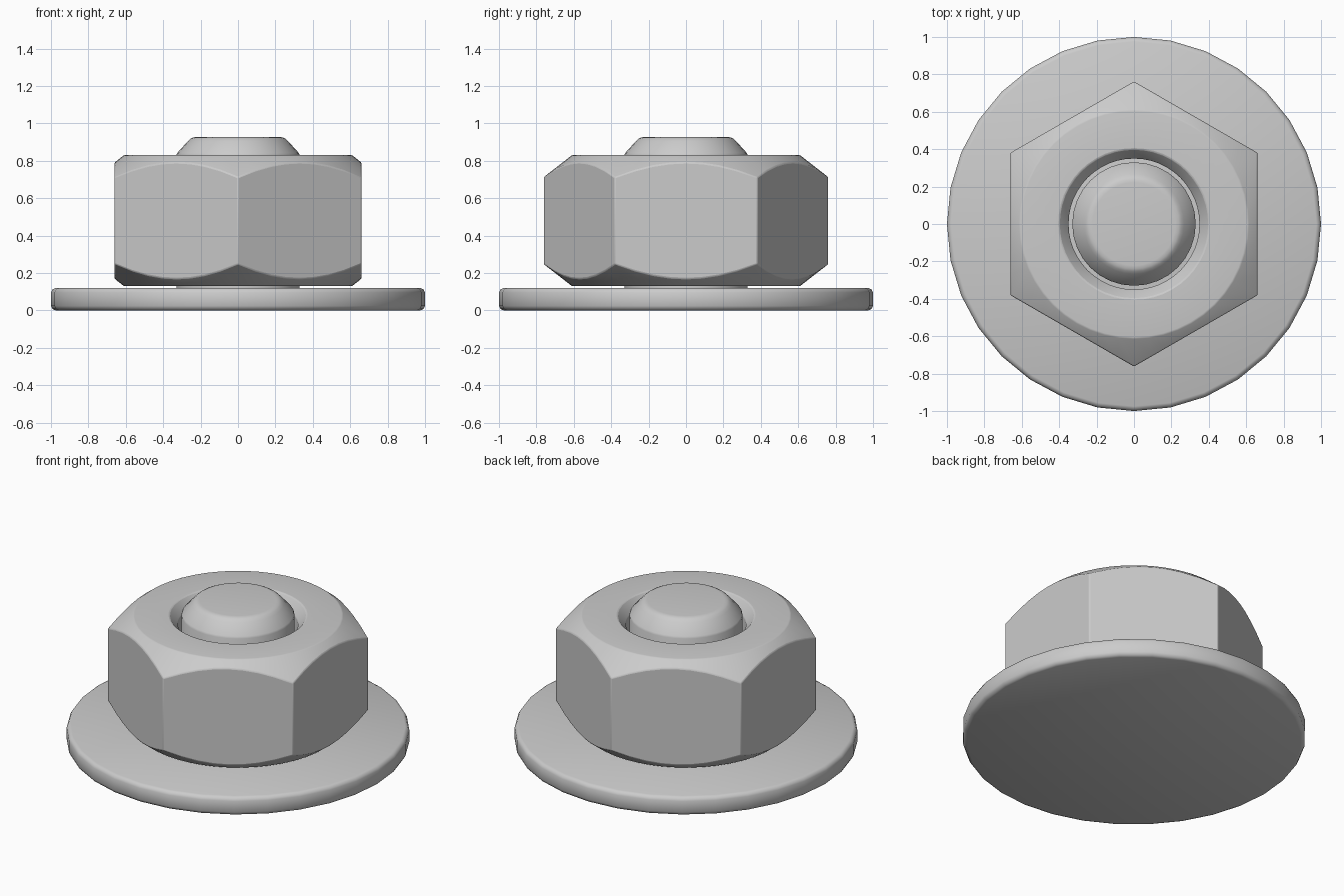
import bpy, bmesh
from math import pi, sin, cos, radians

if "Cube" in bpy.data.objects:
    bpy.data.objects.remove(bpy.data.objects["Cube"])


def build(name, rings, cap_start=False, cap_end=False, closed=False, bevel=0.0):
    """Skin a list of equally sized vertex rings into a smooth object."""
    bm = bmesh.new()
    loops = [[bm.verts.new(p) for p in ring] for ring in rings]
    n = len(loops[0])
    pairs = list(zip(loops, loops[1:]))
    if closed:
        pairs.append((loops[-1], loops[0]))
    for a, b in pairs:
        for i in range(n):
            j = (i + 1) % n
            bm.faces.new((a[i], a[j], b[j], b[i]))
    if cap_start:
        bm.faces.new(loops[0][::-1])
    if cap_end:
        bm.faces.new(loops[-1])
    bmesh.ops.recalc_face_normals(bm, faces=bm.faces[:])
    me = bpy.data.meshes.new(name)
    bm.to_mesh(me)
    bm.free()
    ob = bpy.data.objects.new(name, me)
    bpy.context.collection.objects.link(ob)
    bpy.ops.object.select_all(action='DESELECT')
    ob.select_set(True)
    bpy.context.view_layer.objects.active = ob
    bpy.ops.object.shade_smooth_by_angle(angle=radians(40))
    if bevel:
        mod = ob.modifiers.new("edge_rounding", 'BEVEL')
        mod.width = bevel
        mod.segments = 2
        mod.limit_method = 'ANGLE'
        mod.angle_limit = radians(25)
    return ob


def circle(r, z, n):
    return [(r * cos(2 * pi * i / n), r * sin(2 * pi * i / n), z) for i in range(n)]


# Washer: solid 32-sided disc with a rounded rim
washer = [(0.975, 0.0), (0.991, 0.007), (1.0, 0.024),
          (1.0, 0.096), (0.991, 0.113), (0.975, 0.12)]
build("washer", [circle(r, z, 32) for r, z in washer], True, True)

# Bolt end: shank through the nut with a rounded, tapered tip
bolt = [(0.33, 0.10), (0.33, 0.83), (0.325, 0.842), (0.268, 0.905),
        (0.254, 0.918), (0.24, 0.925), (0.222, 0.927)]
build("bolt_end", [circle(r, z, 32) for r, z in bolt], True, True)

# Hex nut: corners on the y axis, both ends chamfered by a cone
N, FLAT, RIM, BOTTOM, TOP, SLOPE = 48, 0.66, 0.61, 0.13, 0.83, 0.78


def hex_ring(z_base, direction):
    ring = []
    for i in range(N):
        a = 2 * pi * i / N
        off = (a + pi / 6) % (pi / 3) - pi / 6
        r = FLAT / cos(off)
        ring.append((r * cos(a), r * sin(a), z_base + direction * (r - RIM) * SLOPE))
    return ring


build("hex_nut", [
    circle(0.35, TOP - 0.06, N), circle(0.40, TOP, N), circle(RIM, TOP, N),
    hex_ring(TOP, -1), hex_ring(BOTTOM, 1),
    circle(RIM, BOTTOM, N), circle(0.40, BOTTOM, N), circle(0.35, BOTTOM + 0.06, N),
], closed=True, bevel=0.006)
